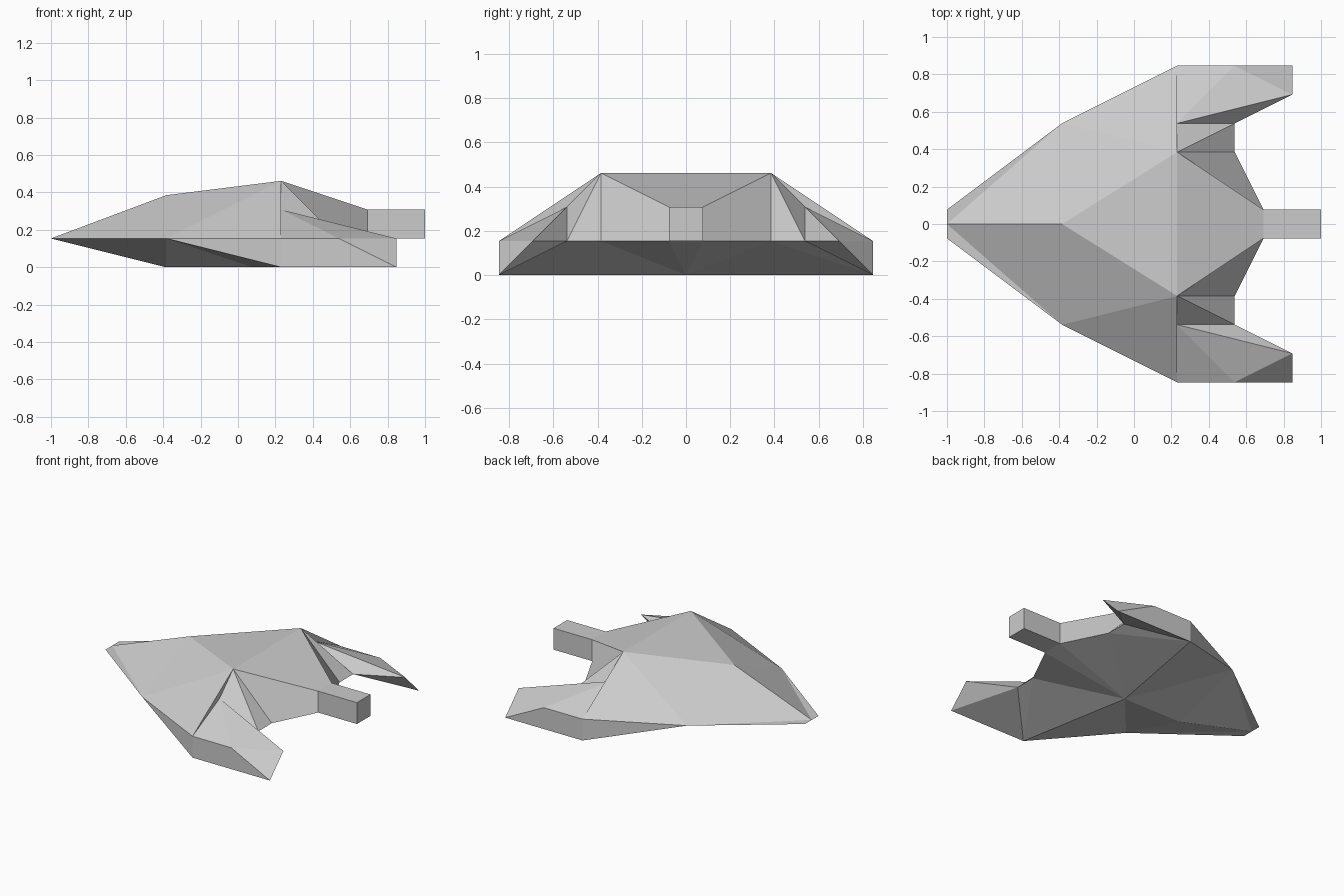
import bpy
import bmesh
from mathutils import Vector

cube = bpy.data.objects.get("Cube")
if cube:
    bpy.data.objects.remove(cube, do_unlink=True)

# Half-ship corner points on a whole-number grid, 26 units long
UNIT = 1 / 13
POINTS = {
    "nose": (-13, 0, 2), "nose_side": (-13, 1, 2),
    "crest": (-5, 0, 5), "shoulder": (-5, 7, 2),
    "ridge_mid": (3, 0, 6), "ridge": (3, 5, 6),
    "wing": (3, 11, 2), "wing_low": (3, 11, 0),
    "keel_front": (-5, 0, 0), "keel_rear": (1, 0, 0),
    "root_top": (3, 7, 4), "root_low": (7, 7, 2),
    "notch": (7, 5, 2),
    "bend": (7, 11, 2), "bend_low": (7, 11, 0),
    "tip": (11, 11, 0), "tip_in": (11, 9, 2),
    "stern_mid": (9, 0, 4), "stern": (9, 1, 4),
    "stern_low_mid": (9, 0, 2), "stern_low": (9, 1, 2),
    "boom_mid": (13, 0, 4), "boom": (13, 1, 4),
    "boom_low_mid": (13, 0, 2), "boom_low": (13, 1, 2),
}

# Faces of each part, and a point inside the part to turn them outward from
HULL = [
    "nose shoulder crest", "crest shoulder ridge", "shoulder wing ridge",
    "crest ridge ridge_mid", "ridge_mid ridge stern stern_mid",
    "nose nose_side shoulder", "nose shoulder keel_front",
    "keel_front shoulder keel_rear", "shoulder keel_rear wing_low",
    "shoulder wing wing_low", "ridge wing root_top",
    "ridge stern stern_low notch", "ridge root_top root_low", "ridge root_low notch",
    "keel_rear wing_low notch", "wing_low root_low notch",
    "keel_rear notch stern_low", "keel_rear stern_low stern_low_mid",
]
FIN = [
    "wing bend root_top", "bend tip_in root_top", "bend tip tip_in",
    "root_top tip_in root_low", "root_low tip_in tip",
    "root_low tip bend_low", "root_low bend_low wing_low",
    "wing bend bend_low wing_low", "bend tip bend_low",
]
BOOM = [
    "stern_mid stern boom boom_mid", "stern boom boom_low stern_low",
    "stern_low_mid stern_low boom_low boom_low_mid",
    "boom_mid boom boom_low boom_low_mid",
]

grey = bpy.data.materials.new("hull_grey")
grey.use_nodes = True
grey.diffuse_color = (0.6, 0.6, 0.6, 1)
grey.node_tree.nodes["Principled BSDF"].inputs["Base Color"].default_value = (0.6, 0.6, 0.6, 1)


def build_part(name, faces, inside):
    bm = bmesh.new()
    verts = {}
    for face in faces:
        for key in face.split():
            if key not in verts:
                verts[key] = bm.verts.new(Vector(POINTS[key]) * UNIT)
        bm.faces.new([verts[key] for key in face.split()])
    bm.normal_update()
    centre = Vector(inside) * UNIT
    for f in bm.faces:
        if f.normal.dot(f.calc_center_median() - centre) < 0:
            f.normal_flip()
    mesh = bpy.data.meshes.new(name)
    bm.to_mesh(mesh)
    bm.free()
    mesh.materials.append(grey)
    obj = bpy.data.objects.new(name, mesh)
    bpy.context.collection.objects.link(obj)
    # Mirror across the ship's long centre line
    mirror = obj.modifiers.new("mirror", 'MIRROR')
    mirror.use_axis = (False, True, False)
    return obj


build_part("hull", HULL, (0, 3, 2.5))
build_part("swept_fins", FIN, (4, 9, 1.6))
build_part("tail_boom", BOOM, (11, 0, 3))
